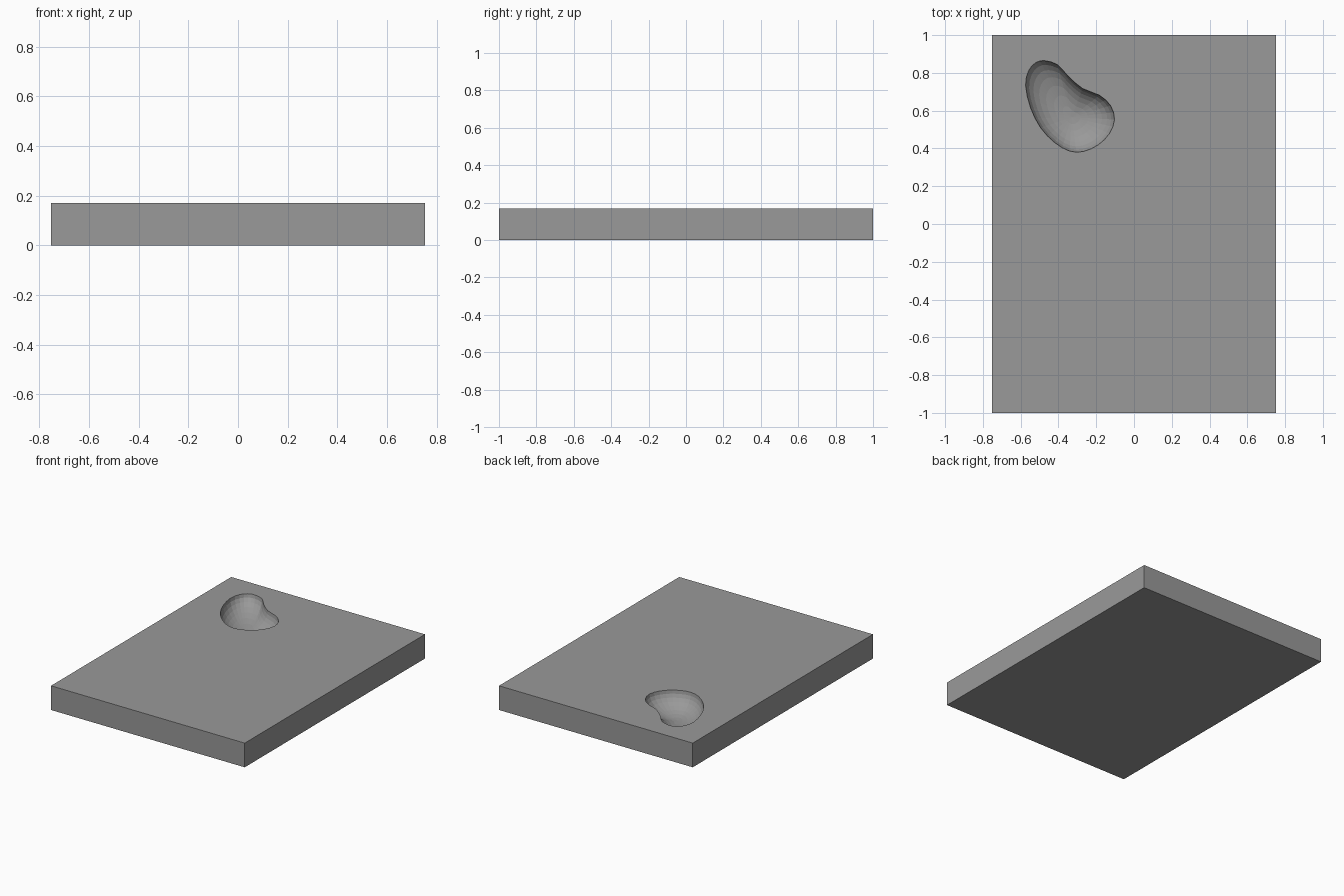
import bpy, bmesh, math
from mathutils import Vector

if "Cube" in bpy.data.objects:
    bpy.data.objects.remove(bpy.data.objects["Cube"])

W, L, H = 1.505, 2.0, 0.17
DEPTH = 0.12
CENTRE = Vector((-0.33, 0.565))

# Kidney-shaped rim of the hollow, clockwise
RIM = [(-.474, .865), (-.405, .844), (-.352, .786), (-.272, .717), (-.183, .682),
       (-.124, .627), (-.103, .553), (-.13, .479), (-.188, .42), (-.267, .384),
       (-.341, .386), (-.42, .431), (-.495, .51), (-.548, .616), (-.574, .733),
       (-.558, .812), (-.521, .854)]


def smooth_loop(points):
    """Add a Catmull-Rom midpoint between neighbouring points."""
    p = [Vector(q) for q in points]
    out = []
    for i in range(len(p)):
        a, b, c, d = (p[(i + k) % len(p)] for k in (-1, 0, 1, 2))
        out += [b, (9 * (b + c) - a - d) / 16]
    return out


def make_object(name, bm):
    bmesh.ops.recalc_face_normals(bm, faces=bm.faces)
    mesh = bpy.data.meshes.new(name)
    bm.to_mesh(mesh)
    bm.free()
    obj = bpy.data.objects.new(name, mesh)
    bpy.context.collection.objects.link(obj)
    return obj


# Dark grey for the whole model
grey = bpy.data.materials.new("dark_grey")
grey.diffuse_color = (0.32, 0.32, 0.32, 1)
grey.use_nodes = True
grey.node_tree.nodes["Principled BSDF"].inputs["Base Color"].default_value = grey.diffuse_color

# Rectangular slab
bm = bmesh.new()
bmesh.ops.create_cube(bm, size=1)
bmesh.ops.scale(bm, vec=(W, L, H), verts=bm.verts)
bmesh.ops.translate(bm, vec=(0, 0, H / 2), verts=bm.verts)
slab = make_object("slab", bm)
slab.data.materials.append(grey)

# Bowl-shaped cutter: rim rings shrinking towards the deepest point
bm = bmesh.new()
loop = smooth_loop(RIM)
levels = [(1, 0.1)] + [(math.cos(a), -DEPTH * math.sin(a))
                       for a in (math.radians(11.25 * k) for k in range(8))]
rings = [[bm.verts.new((*(CENTRE + (p - CENTRE) * s), H + z)) for p in loop]
         for s, z in levels]
n = len(loop)
for r0, r1 in zip(rings, rings[1:]):
    for i in range(n):
        bm.faces.new((r0[i], r0[(i + 1) % n], r1[(i + 1) % n], r1[i]))
bm.faces.new(rings[0])
tip = bm.verts.new((*CENTRE, H - DEPTH))
for i in range(n):
    bm.faces.new((rings[-1][i], rings[-1][(i + 1) % n], tip))
cutter = make_object("hollow_cutter", bm)
cutter.data.materials.append(grey)
cutter.hide_render = True

# Carve the hollow, then drop the cutter
mod = slab.modifiers.new("hollow", 'BOOLEAN')
mod.operation = 'DIFFERENCE'
mod.solver = 'EXACT'
mod.object = cutter
bpy.context.view_layer.objects.active = slab
slab.select_set(True)
bpy.ops.object.modifier_apply(modifier=mod.name)
bpy.data.objects.remove(cutter)
